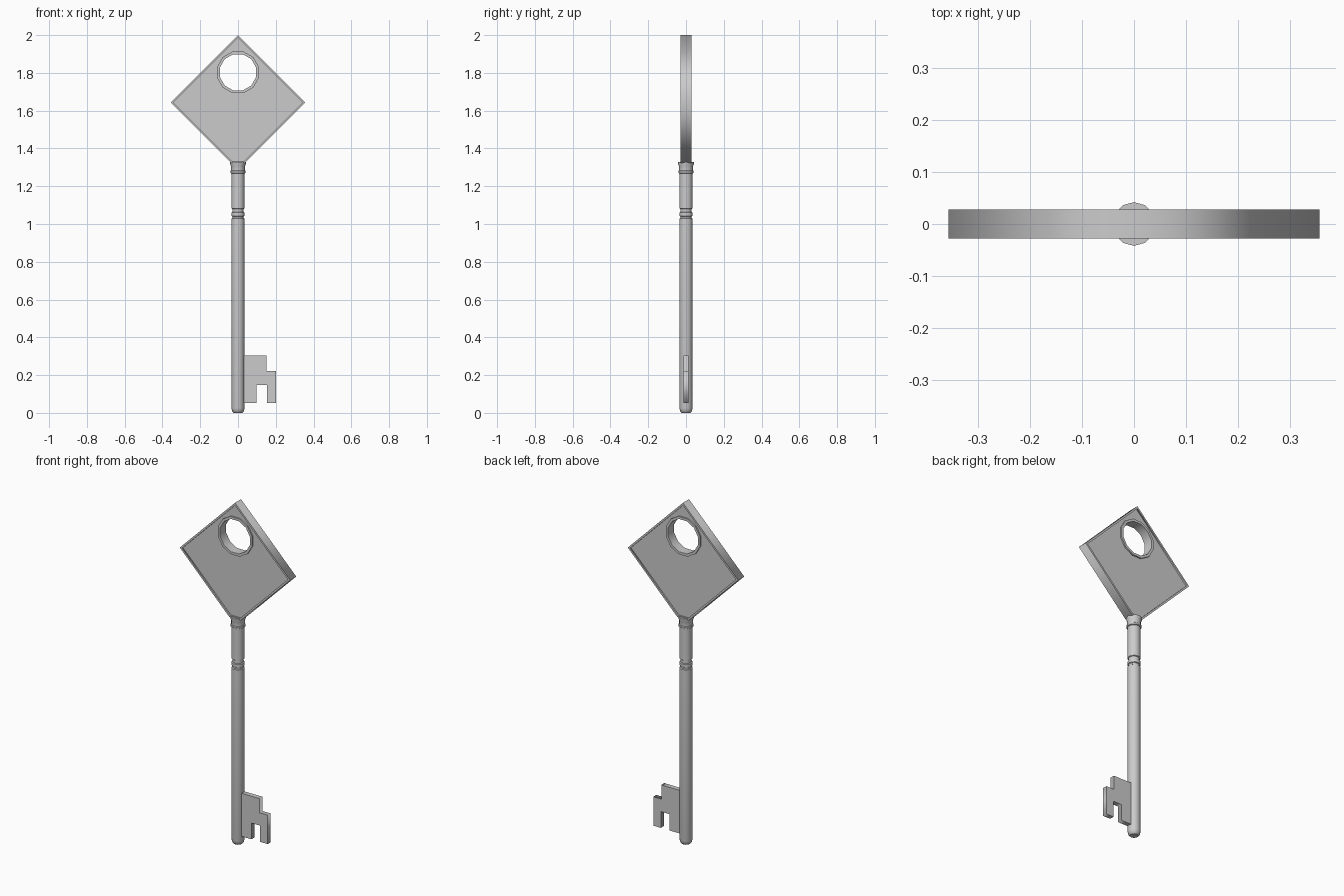
import bpy, bmesh
from math import pi, cos, sin, radians

if "Cube" in bpy.data.objects:
    bpy.data.objects.remove(bpy.data.objects["Cube"])


def slab(name, loops, half):
    """Flat part in the XZ plane; later loops are cut out as holes."""
    cu = bpy.data.curves.new(name, 'CURVE')
    cu.dimensions = '2D'
    cu.fill_mode = 'BOTH'
    cu.extrude = half
    for pts in loops:
        sp = cu.splines.new('POLY')
        sp.points.add(len(pts) - 1)
        for p, (x, z) in zip(sp.points, pts):
            p.co = (x, z, 0, 1)
        sp.use_cyclic_u = True
    ob = bpy.data.objects.new(name, cu)
    ob.rotation_euler.x = pi / 2
    bpy.context.collection.objects.link(ob)
    bpy.ops.object.select_all(action='DESELECT')
    ob.select_set(True)
    bpy.context.view_layer.objects.active = ob
    bpy.ops.object.convert(target='MESH')
    return bpy.context.object


def lathe(name, profile, n):
    """Turned part around the Z axis from (radius, z) pairs."""
    bm = bmesh.new()
    rings = [[bm.verts.new((r * cos(2 * pi * i / n), r * sin(2 * pi * i / n), z))
              for i in range(n)] for r, z in profile]
    for a, b in zip(rings, rings[1:]):
        for i in range(n):
            j = (i + 1) % n
            bm.faces.new((a[i], a[j], b[j], b[i]))
    bm.faces.new(rings[0][::-1])
    bm.faces.new(rings[-1])
    me = bpy.data.meshes.new(name)
    bm.to_mesh(me)
    bm.free()
    ob = bpy.data.objects.new(name, me)
    bpy.context.collection.objects.link(ob)
    bpy.ops.object.select_all(action='DESELECT')
    ob.select_set(True)
    bpy.context.view_layer.objects.active = ob
    bpy.ops.object.shade_smooth_by_angle(angle=radians(35))
    return ob


def diamond(d, cut):
    """Diamond outline with its lowest corner cut off at height cut."""
    c = 1.643
    w = cut - (c - d)
    return [(0, c + d), (-d, c), (-w, cut), (w, cut), (d, c)]


def circle(r, n=12):
    return [(r * cos(2 * pi * (i + .5) / n), 1.803 + r * sin(2 * pi * (i + .5) / n))
            for i in range(n)]


# Bow: raised rim, recessed plate, raised ring around the hole
outer, inner = diamond(0.357, 1.322), diamond(0.342, 1.333)
slab("bow_rim", [outer, inner], 0.028)
slab("bow_plate", [inner, circle(0.114)], 0.02)
slab("bow_hole_ring", [circle(0.114), circle(0.099)], 0.028)

# Shaft with rounded tip, two grooves and a collar under the bow
lathe("shaft", [
    (0.022, 0.0), (0.031, 0.008), (0.035, 0.025),
    (0.035, 1.028), (0.030, 1.031), (0.030, 1.040),
    (0.035, 1.043), (0.035, 1.060), (0.030, 1.063), (0.030, 1.080),
    (0.035, 1.083), (0.035, 1.268),
    (0.041, 1.271), (0.041, 1.280), (0.037, 1.283),
    (0.037, 1.305), (0.042, 1.318), (0.042, 1.328)], 12)

# Stepped, notched bit
slab("bit", [[(0.02, 0.305), (0.15, 0.305), (0.15, 0.222), (0.202, 0.222),
              (0.202, 0.053), (0.153, 0.053), (0.153, 0.148),
              (0.097, 0.148), (0.097, 0.053), (0.02, 0.053)]], 0.014)
